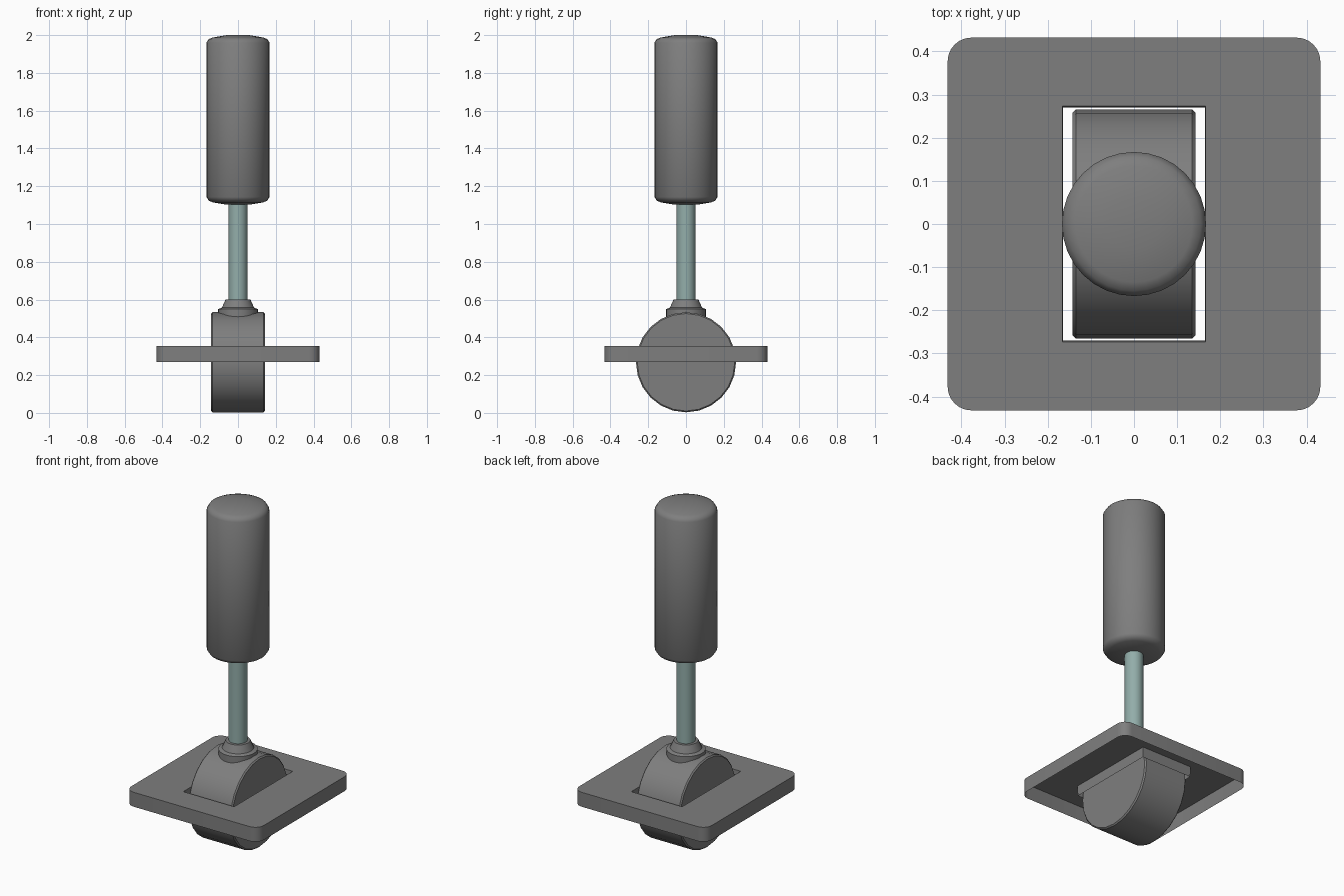
import bpy, bmesh, math

cube = bpy.data.objects.get("Cube")
if cube:
    bpy.data.objects.remove(cube)


def material(name, color):
    m = bpy.data.materials.new(name)
    m.use_nodes = True
    m.diffuse_color = (*color, 1)
    m.node_tree.nodes["Principled BSDF"].inputs["Base Color"].default_value = (*color, 1)
    return m


GRAY = material("dark gray plastic", (0.21, 0.21, 0.21))
STEEL = material("pale teal steel", (0.29, 0.42, 0.40))


def finish(name, bm, mat, angle=35):
    bmesh.ops.recalc_face_normals(bm, faces=bm.faces)
    mesh = bpy.data.meshes.new(name)
    bm.to_mesh(mesh)
    bm.free()
    obj = bpy.data.objects.new(name, mesh)
    bpy.context.collection.objects.link(obj)
    mesh.materials.append(mat)
    bpy.ops.object.select_all(action='DESELECT')
    obj.select_set(True)
    bpy.context.view_layer.objects.active = obj
    bpy.ops.object.shade_smooth_by_angle(angle=math.radians(angle))
    return obj


def lathe(name, profile, sides, mat, angle=35, axis='Z'):
    """Turn a (radius, height) profile into a capped solid."""
    bm = bmesh.new()
    rings = []
    for r, h in profile:
        ring = []
        for i in range(sides):
            a = math.tau * i / sides
            c, s = r * math.cos(a), r * math.sin(a)
            ring.append(bm.verts.new((c, s, h) if axis == 'Z' else (h, c, s)))
        rings.append(ring)
    for low, high in zip(rings, rings[1:]):
        for i in range(sides):
            j = (i + 1) % sides
            bm.faces.new((low[i], low[j], high[j], high[i]))
    bm.faces.new(rings[0])
    bm.faces.new(rings[-1])
    return finish(name, bm, mat, angle)


def rounded_square(half, radius, steps):
    inner = half - radius
    points = []
    for q in range(4):
        mid = math.pi / 4 + q * math.pi / 2
        cx = math.copysign(inner, math.cos(mid))
        cy = math.copysign(inner, math.sin(mid))
        for k in range(steps + 1):
            a = (q + k / steps) * math.pi / 2
            points.append((cx + radius * math.cos(a), cy + radius * math.sin(a)))
    return points


def cover_plate(top, bottom, slot_bottom):
    """Hollow cover: slotted top sheet, outer skirt and slot lip."""
    bm = bmesh.new()
    slot = [(0.166, 0.273), (-0.166, 0.273), (-0.166, -0.273), (0.166, -0.273)]
    rims = []
    for points, low, shrink in ((rounded_square(0.432, 0.055, 6), bottom, 1),
                                (slot, slot_bottom, 0.99)):
        upper = [bm.verts.new((x, y, top)) for x, y in points]
        lower = [bm.verts.new((x * shrink, y * shrink, low)) for x, y in points]
        for i in range(len(points)):
            j = (i + 1) % len(points)
            rims.append(bm.edges.new((upper[i], upper[j])))
            bm.faces.new((upper[i], upper[j], lower[j], lower[i]))
    bmesh.ops.triangle_fill(bm, edges=rims, use_beauty=True, normal=(0, 0, 1))
    return finish("cover_plate", bm, GRAY)


cover_plate(0.355, 0.27, 0.295)

# Pivot drum lying along x, with softened rims
drum = lathe("pivot_drum", [(0.258, -0.142), (0.265, -0.135),
                            (0.265, 0.135), (0.258, 0.142)], 24, GRAY, axis='X')
drum.location.z = 0.268

# Stepped collar, rod and grip
lathe("collar", [(0.105, 0.48), (0.105, 0.55), (0.085, 0.557), (0.066, 0.6)], 32, GRAY, 25)
lathe("rod", [(0.05, 0.56), (0.05, 1.14)], 24, STEEL)
lathe("grip", [(0.06, 1.102), (0.135, 1.115), (0.155, 1.124), (0.167, 1.143),
               (0.167, 1.96), (0.155, 1.979), (0.135, 1.987), (0.06, 2.0)], 32, GRAY, 50)
